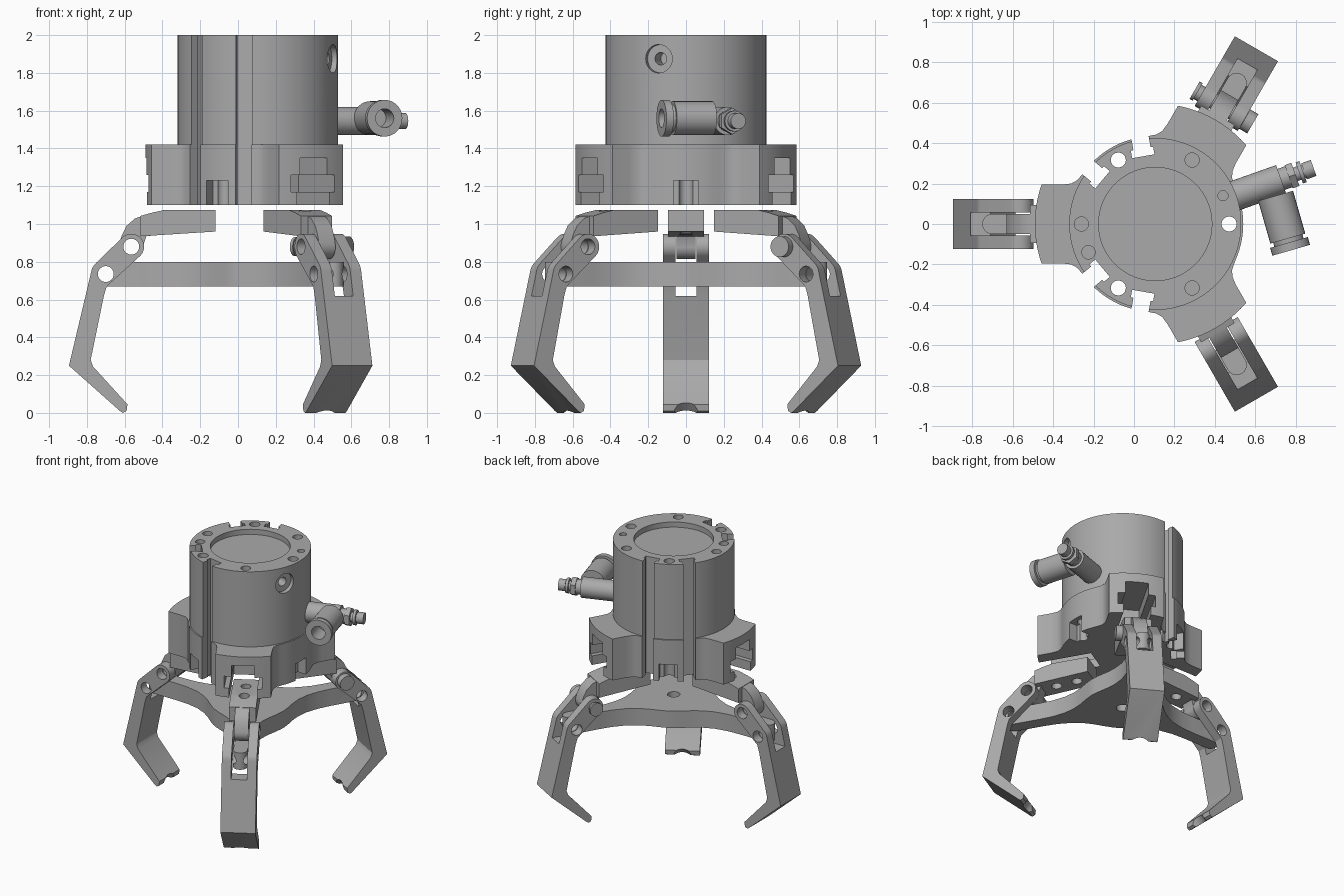
import bpy, bmesh
from math import sin, cos, radians, pi, hypot, atan2
from mathutils import Vector, Matrix

if "Cube" in bpy.data.objects:
    bpy.data.objects.remove(bpy.data.objects["Cube"])

CX = 0.105            # main axis offset
ARMS = (60, 180, 300)

metal = bpy.data.materials.new("grey metal")
metal.use_nodes = True
metal.diffuse_color = (0.4, 0.4, 0.4, 1)
metal.node_tree.nodes["Principled BSDF"].inputs["Base Color"].default_value = (0.4, 0.4, 0.4, 1)


def finish(name, bm):
    bmesh.ops.recalc_face_normals(bm, faces=bm.faces)
    me = bpy.data.meshes.new(name)
    bm.to_mesh(me)
    bm.free()
    me.materials.append(metal)
    ob = bpy.data.objects.new(name, me)
    bpy.context.scene.collection.objects.link(ob)
    return ob


def prism(name, pts, lo, hi, upright=False):
    """Extrude an outline along z, or along y when upright."""
    bm = bmesh.new()
    at = (lambda p, h: (p[0], h, p[1])) if upright else (lambda p, h: (p[0], p[1], h))
    a = [bm.verts.new(at(p, lo)) for p in pts]
    b = [bm.verts.new(at(p, hi)) for p in pts]
    bm.faces.new(a)
    bm.faces.new(b[::-1])
    for i in range(len(pts)):
        j = (i + 1) % len(pts)
        bm.faces.new((a[i], a[j], b[j], b[i]))
    return finish(name, bm)


def box(name, x, y, z):
    return prism(name, [(x[0], y[0]), (x[1], y[0]), (x[1], y[1]), (x[0], y[1])], z[0], z[1])


def rod(name, p, q, r, r2=None, n=32):
    p, q = Vector(p), Vector(q)
    bm = bmesh.new()
    m = Matrix.Translation((p + q) / 2) @ (q - p).to_track_quat('Z', 'Y').to_matrix().to_4x4()
    bmesh.ops.create_cone(bm, cap_ends=True, segments=n, radius1=r,
                          radius2=r if r2 is None else r2, depth=(q - p).length, matrix=m)
    return finish(name, bm)


def spin(ob, deg, shift=0):
    ob.data.transform(Matrix.Translation((shift, 0, 0)) @ Matrix.Rotation(radians(deg), 4, 'Z'))
    return ob


def boolean(ob, tools, op='DIFFERENCE', keep=False):
    for t in tools:
        m = ob.modifiers.new("cut", 'BOOLEAN')
        m.operation, m.solver, m.object = op, 'EXACT', t
        bpy.context.view_layer.update()
        me = bpy.data.meshes.new_from_object(ob.evaluated_get(bpy.context.evaluated_depsgraph_get()))
        ob.modifiers.clear()
        ob.data = me
    if not keep:
        for t in tools:
            bpy.data.objects.remove(t)
    return ob


def arc(c, r, a, b, n=10):
    return [(c[0] + r * cos(radians(a + (b - a) * i / n)),
             c[1] + r * sin(radians(a + (b - a) * i / n))) for i in range(n + 1)]


def turned(pts, deg):
    c, s = cos(radians(deg)), sin(radians(deg))
    return [(x * c - y * s, x * s + y * c) for x, y in pts]


def mirrored(half):
    """Half outline with y < 0, mirrored to y > 0."""
    return half + [(x, -y) for x, y in reversed(half)]


# Cylinder body and three-armed base, sharing the vertical grooves and through holes
body = rod("cylinder_body", (0, 0, 1.42), (0, 0, 2), 0.425, n=96)
outline = []
for a in ARMS:
    side = [(0.365, -0.24), (0.385, -0.217), (0.415, -0.2), (0.46, -0.195)]
    end = arc((0, 0), 0.595, -19.1, 19.1)
    outline += turned(side + end + [(x, -y) for x, y in side[::-1]], a)
    outline += turned(arc((0, 0), 0.435, 36, 84, 14), a)
base = prism("jaw_housing", outline, 1.1, 1.42)

shared = []
for a in (100, 140, 220, 260):
    shared.append(spin(box("groove", (0.345, 0.6), (-0.043, 0.043), (1, 2.1)), a))
    shared.append(spin(box("groove_wide", (0.34, 0.378), (-0.056, 0.056), (1, 2.1)), a))
for a in (0, 120, 240):
    shared.append(spin(rod("through_hole", (0.365, 0, 1), (0.365, 0, 2.1), 0.037), a))
boolean(base, shared, keep=True)
boolean(body, shared)

tools = [rod("recess", (0, 0, 1.96), (0, 0, 2.1), 0.28, n=64),
         rod("port_sink", (0.39, 0, 1.875), (0.5, 0, 1.875), 0.075),
         rod("port_bore", (0.3, 0, 1.875), (0.45, 0, 1.875), 0.033),
         rod("small_hole", (0.335, 0.14, 1.9), (0.335, 0.14, 2.1), 0.025),
         rod("pin_slot", (-0.33, -0.14, 1.9), (-0.33, -0.14, 2.1), 0.033)]
for t in tools[1:3]:
    spin(t, -20)
tools += [spin(rod("blind_hole", (0.365, 0, 1.88), (0.365, 0, 2.1), 0.035), a) for a in ARMS]
boolean(body, tools)

tools = []
for a in ARMS:   # cross-shaped slide ways and bottom notches between them
    tools += [spin(box("way_wide", (0.2, 0.7), (-0.133, 0.133), (1.17, 1.26)), a),
              spin(box("way_top", (0.2, 0.7), (-0.082, 0.082), (1.2, 1.35)), a),
              spin(box("way_open", (0.2, 0.7), (-0.098, 0.098), (1, 1.2)), a),
              spin(box("notch", (0.36, 0.6), (-0.065, 0.065), (1, 1.23)), a + 60)]
boolean(base, tools)
for ob in (body, base):
    spin(ob, 0, CX)

# Spider plate linking the fingers
outline = []
for a in ARMS:
    half = [(0.2, -0.2), (0.26, -0.15), (0.32, -0.11), (0.4, -0.075), (0.5, -0.055), (0.6, -0.05)]
    tip = arc((0.805, 0), 0.05, -90, 90)
    outline += turned(half + tip + [(x, -y) for x, y in half[::-1]], a)
    outline += turned(arc((0, 0), 0.28, 50, 70, 6), a)
spider = prism("spider_plate", outline, 0.67, 0.8)
tools = [rod("centre_hole", (0, 0, 0.6), (0, 0, 0.9), 0.045)]
tools += [spin(rod("pivot_hole", (0.805, -0.2, 0.735), (0.805, 0.2, 0.735), 0.042), a) for a in ARMS]
boolean(spider, tools)
spin(spider, 0, CX)

# Fingers and jaws, drawn in the (radius, height) plane
LOW, TOP = (0.805, 0.735), (0.67, 0.88)
finger_side = [(0.69, 0.045), (0.695, 0.01), (0.715, 0), (0.73, 0.01), (1.0, 0.25)]
finger_side += arc(LOW, 0.078, 10, 45, 5) + arc(TOP, 0.068, 45, 225, 16)
finger_side += [(0.8, 0.67), (0.815, 0.62), (0.885, 0.28), (0.872, 0.245)]
jaw_side = [(0.225, 0.96), (0.225, 1.075), (0.49, 1.075), (0.56, 1.06), (0.62, 1.043)]
tongue_side = [(0.5, 0.947), (0.5, 1.073), (0.56, 1.06), (0.65, 1.03), (0.695, 0.99),
               (0.72, 0.94)] + arc(TOP, 0.066, 20, -190, 16) + [(0.59, 0.935)]


def pivot(c, r, half=0.3):
    return rod("pivot_hole", (c[0], -half, c[1]), (c[0], half, c[1]), r)


for n, a in enumerate(ARMS, 1):
    finger = prism(f"finger_{n}", finger_side, -0.123, 0.123, True)
    boolean(finger, [box("fork_slot", (0.5, 1.1), (-0.056, 0.056), (0.62, 1.1)),
                     pivot(LOW, 0.042), pivot(TOP, 0.042),
                     rod("tip_hollow", (0.75, 0, -0.127), (0.55, 0, 0.101), 0.08)])
    jaw = prism(f"jaw_{n}", jaw_side + [(0.62, 0.935)], -0.095, 0.095, True)
    tongue = prism("tongue", tongue_side, -0.05, 0.05, True)
    boolean(jaw, [tongue], 'UNION')
    boolean(jaw, [pivot(TOP, 0.042)] +
            [rod("bolt_hole", (x, 0, 0.8), (x, 0, 1.2), 0.036) for x in (0.34, 0.49)])
    for ob in (finger, jaw):
        spin(ob, a, CX)

# Hinge pin fitted to one finger
for name, y0, y1, r in (("pin_head", -0.17, -0.124, 0.055), ("pin_shaft", -0.15, 0.15, 0.04),
                        ("pin_clip", 0.145, 0.162, 0.05)):
    spin(rod(name, (TOP[0], y0, TOP[1]), (TOP[0], y1, TOP[1]), r), 60, CX)

# Air fitting: radial stem with an elbow socket
Z = 1.545
for name, x0, x1, r, sides in (("fitting_stem", 0.4, 0.66, 0.075, 32), ("fitting_neck", 0.66, 0.7, 0.055, 32),
                               ("fitting_nut", 0.7, 0.735, 0.07, 6), ("fitting_spindle", 0.73, 0.78, 0.035, 24),
                               ("fitting_lock_ring", 0.755, 0.775, 0.055, 24),
                               ("fitting_knob", 0.78, 0.83, 0.042, 24)):
    spin(rod(name, (x0, 0, Z), (x1, 0, Z), r, n=sides), 19.5, CX)
elbow = rod("elbow_socket", (0.61, -0.03, 1.56), (0.61, -0.25, 1.56), 0.09)
collar = rod("elbow_collar", (0.61, -0.27, 1.56), (0.61, -0.31, 1.56), 0.097)
lip = rod("elbow_lip", (0.61, -0.25, 1.56), (0.61, -0.27, 1.56), 0.075)
for ob in (elbow, collar, lip):
    boolean(ob, [rod("bore", (0.61, -0.16, 1.56), (0.61, -0.4, 1.56), 0.05)])
    spin(ob, 16, CX)

# Smooth round faces, keep edges crisp
bpy.ops.object.select_all(action='DESELECT')
for ob in bpy.context.scene.objects:
    if ob.type == 'MESH':
        ob.select_set(True)
        bpy.context.view_layer.objects.active = ob
bpy.ops.object.shade_smooth_by_angle(angle=radians(30))
